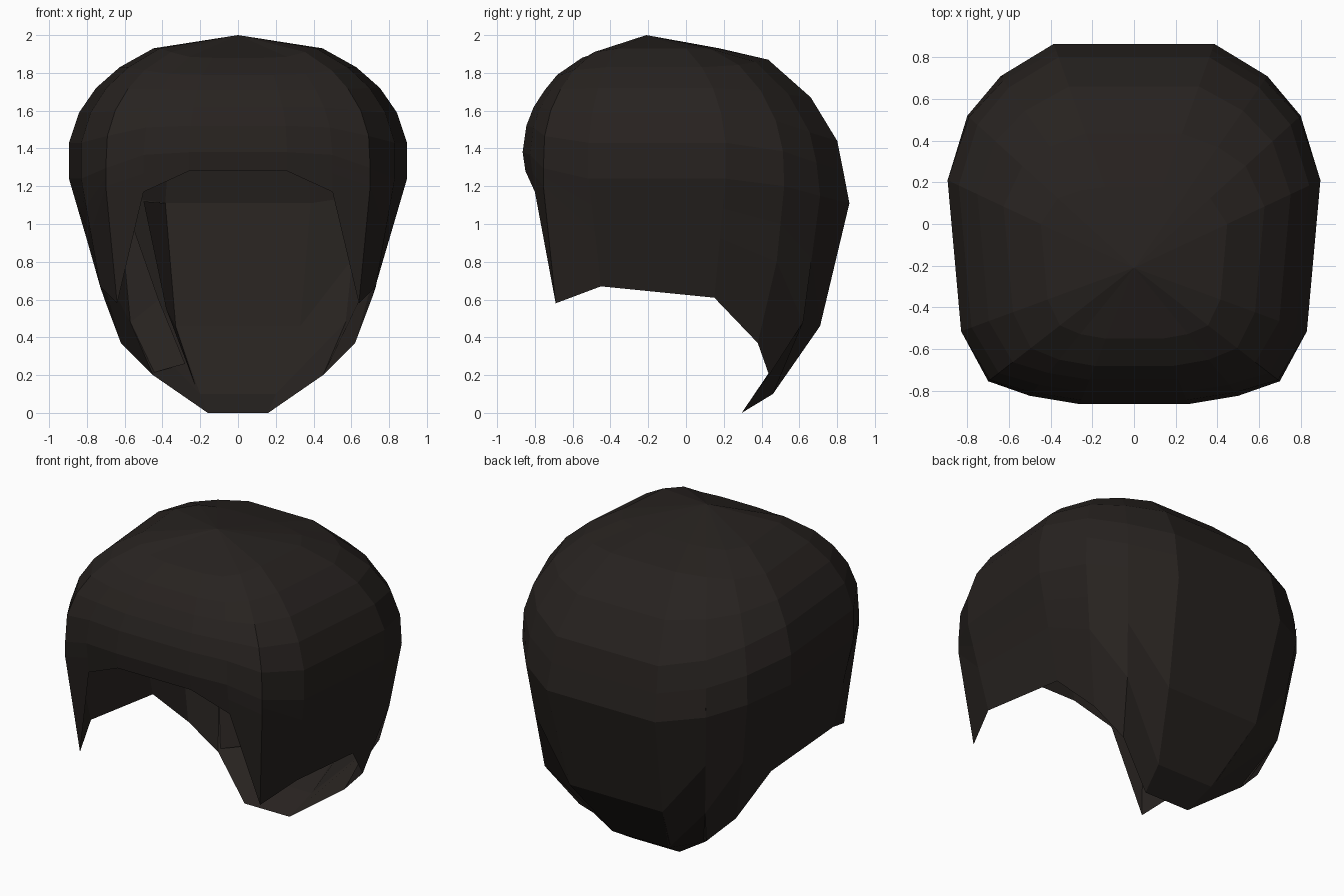
import bpy, bmesh
from mathutils import Vector

if "Cube" in bpy.data.objects:
    bpy.data.objects.remove(bpy.data.objects["Cube"])

mat = bpy.data.materials.new("dark_hair")
mat.diffuse_color = (0.02, 0.016, 0.014, 1)
mat.use_nodes = True
mat.node_tree.nodes["Principled BSDF"].inputs["Base Color"].default_value = mat.diffuse_color

APEX = Vector((0, -0.21, 2.0))

# crown profiles: (share of plan radius, height) for six rings
FRONT = [(.52, 1.88), (.72, 1.79), (.82, 1.71), (.91, 1.62), (.97, 1.52), (1, 1.38)]
SIDE = [(.50, 1.93), (.70, 1.83), (.84, 1.72), (.94, 1.59), (1, 1.43), (1, 1.24)]
BACK = [(.36, 1.93), (.60, 1.87), (.81, 1.67), (.94, 1.44), (.97, 1.28), (1, 1.11)]

# columns front to back: plan point, profile blend (0 front, 1 side, 2 back),
# then lower lock points down to the hem
COLUMNS = [
    ((.26, -.865), 0, [(.26, -.85, 1.28)]),
    ((.50, -.825), 0.1, [(.50, -.80, 1.17)]),
    ((.70, -.755), 0.6, [(.70, -.755, 1.2), (.64, -.69, .58)]),
    ((.83, -.515), 1, [(.73, -.45, .67)]),
    ((.895, .21), 1, [(.71, .15, .61)]),
    ((.80, .52), 1.3, [(.74, .48, .80), (.62, .38, .37)]),
    ((.64, .71), 1.7, [(.57, .62, .48), (.45, .44, .20)]),
    ((.385, .865), 2, [(.33, .71, .46), (.20, .46, .10), (.16, .295, 0)]),
]


def column_points(plan, blend, lower):
    a, b = (FRONT, SIDE) if blend <= 1 else (SIDE, BACK)
    t = blend if blend <= 1 else blend - 1
    pts = []
    for (r0, z0), (r1, z1) in zip(a, b):
        r, z = r0 + (r1 - r0) * t, z0 + (z1 - z0) * t
        pts.append(Vector((plan[0] * r, APEX.y + (plan[1] - APEX.y) * r, z)))
    low = [Vector(p) for p in lower]
    # fill up to three lower rings
    while len(low) < 3:
        low.insert(0, pts[-1].lerp(low[0], 0.5))
    return pts + low


def finish(bm, name):
    me = bpy.data.meshes.new(name)
    bm.to_mesh(me)
    bm.free()
    me.materials.append(mat)
    ob = bpy.data.objects.new(name, me)
    bpy.context.collection.objects.link(ob)
    return ob


# hair shell: columns run round the head and join across front and back
half = [column_points(*c) for c in COLUMNS]
mirrored = [[Vector((-p.x, p.y, p.z)) for p in col] for col in reversed(half)]
bm = bmesh.new()
top = bm.verts.new(APEX)
cols = [[bm.verts.new(p) for p in col] for col in half + mirrored]
for i, c in enumerate(cols):
    d = cols[(i + 1) % len(cols)]
    bm.faces.new((top, c[0], d[0]))
    for k in range(len(c) - 1):
        bm.faces.new((c[k], c[k + 1], d[k + 1], d[k]))
finish(bm, "hair_shell")


# loose locks folded inward at the rear of one side
def lock(name, outer, inner):
    bm = bmesh.new()
    o = [bm.verts.new(p) for p in outer]
    n = [bm.verts.new(p) for p in inner]
    for k in range(len(o) - 1):
        bm.faces.new((o[k], o[k + 1], n[k + 1], n[k]))
    finish(bm, name)


lock("rear_lock_inner",
     [(-.385, .86, 1.11), (-.33, .71, .46), (-.22, .48, .13)],
     [(-.50, .74, 1.12), (-.38, .62, .55), (-.27, .50, .26)])
lock("rear_lock_outer",
     [(-.64, .71, 1.22), (-.57, .62, .48), (-.46, .45, .21)],
     [(-.56, .68, 1.0), (-.42, .58, .60), (-.28, .50, .26)])
